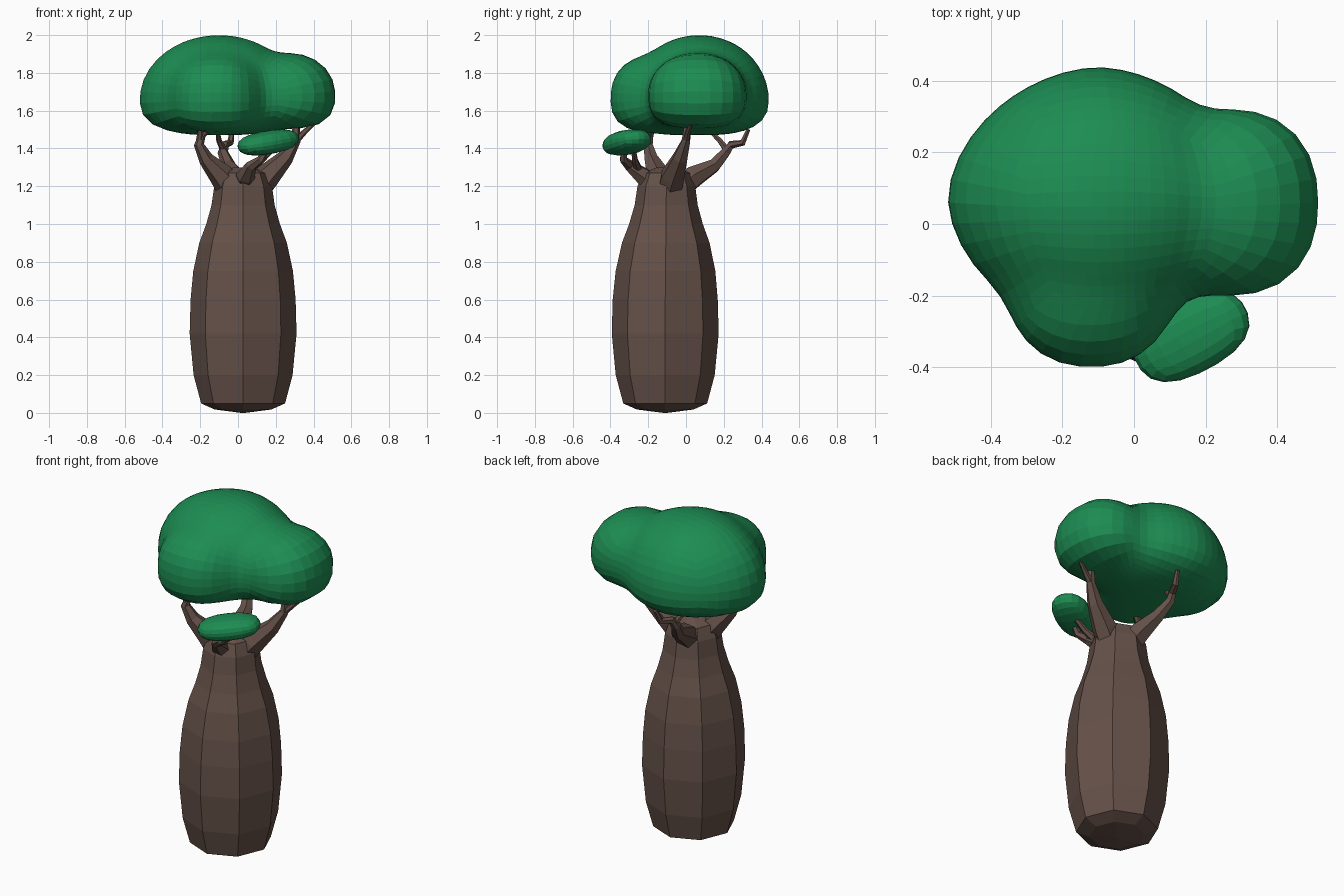
import bpy, bmesh
from math import sin, cos, tau, radians
from mathutils import Vector, Matrix

if "Cube" in bpy.data.objects:
    bpy.data.objects.remove(bpy.data.objects["Cube"])


def material(name, color):
    m = bpy.data.materials.new(name)
    m.diffuse_color = (*color, 1)
    m.use_nodes = True
    m.node_tree.nodes["Principled BSDF"].inputs["Base Color"].default_value = m.diffuse_color
    return m


BARK = material("bark", (0.13, 0.082, 0.066))
LEAF = material("leaf", (0.012, 0.265, 0.085))


def finish(bm, name, mat):
    bmesh.ops.recalc_face_normals(bm, faces=bm.faces)
    me = bpy.data.meshes.new(name)
    bm.to_mesh(me)
    bm.free()
    me.materials.append(mat)
    ob = bpy.data.objects.new(name, me)
    bpy.context.collection.objects.link(ob)
    return ob


def loft(name, path, sides, follow=True):
    """Tapered tube through (x, y, z, radius) points."""
    bm = bmesh.new()
    pts = [Vector(p[:3]) for p in path]
    rings = []
    for i, p in enumerate(pts):
        t = pts[min(i + 1, len(pts) - 1)] - pts[max(i - 1, 0)]
        q = Vector((0, 0, 1)).rotation_difference(t) if follow else Matrix.Identity(3).to_quaternion()
        r = path[i][3]
        rings.append([bm.verts.new(p + q @ Vector((r * cos(tau * k / sides), r * sin(tau * k / sides), 0)))
                      for k in range(sides)])
    for a, b in zip(rings, rings[1:]):
        for k in range(sides):
            n = (k + 1) % sides
            bm.faces.new((a[k], a[n], b[n], b[k]))
    bm.faces.new(rings[0][::-1])
    bm.faces.new(rings[-1])
    return finish(bm, name, BARK)


def quad_sphere(cuts):
    bm = bmesh.new()
    bmesh.ops.create_cube(bm, size=2)
    bmesh.ops.subdivide_edges(bm, edges=bm.edges[:], cuts=cuts, use_grid_fill=True)
    for v in bm.verts:
        # tangent warp evens out the face sizes
        v.co = Vector([c * (0.75 + 0.25 * abs(c)) for c in v.co]).normalized()
    return bm


# Trunk: eight-sided bottle shape
profile = [(0.0, 0.01), (0.018, 0.15), (0.05, 0.222), (0.2, 0.262), (0.42, 0.283), (0.6, 0.278),
           (0.75, 0.264), (0.9, 0.232), (1.0, 0.195), (1.1, 0.167), (1.2, 0.153), (1.27, 0.125), (1.3, 0.05)]
loft("trunk", [(0.027, -0.11 + 0.01 * max(0, z - 0.6), z, r) for z, r in profile], 8, False)

# Branches and their forks
branches = {
    "left_branch": [(-0.01, -0.12, 1.15, .08), (-0.09, -0.15, 1.26, .066), (-0.17, -0.185, 1.345, .04),
                    (-0.207, -0.20, 1.42, .027), (-0.19, -0.19, 1.47, .02), (-0.13, -0.17, 1.54, .015)],
    "left_fork": [(-0.205, -0.20, 1.44, .018), (-0.20, -0.21, 1.49, .014), (-0.22, -0.22, 1.55, .01)],
    "right_branch": [(0.06, -0.10, 1.13, .07), (0.15, -0.07, 1.25, .07), (0.25, -0.03, 1.35, .044),
                     (0.305, 0.0, 1.44, .026), (0.31, 0.01, 1.56, .015)],
    "right_fork": [(0.305, 0.0, 1.44, .02), (0.35, 0.01, 1.485, .015), (0.41, 0.03, 1.54, .01)],
    "back_branch": [(0.015, -0.09, 1.14, .07), (-0.02, 0.04, 1.25, .062), (-0.05, 0.15, 1.31, .038),
                    (-0.08, 0.21, 1.38, .028), (-0.07, 0.24, 1.42, .022), (-0.04, 0.30, 1.43, .018),
                    (-0.03, 0.33, 1.50, .012)],
    "back_fork": [(-0.08, 0.21, 1.40, .018), (-0.10, 0.18, 1.44, .015), (-0.11, 0.12, 1.50, .01)],
    "front_branch": [(0.03, -0.12, 1.17, .05), (0.04, -0.23, 1.255, .05), (0.07, -0.30, 1.31, .03),
                     (0.12, -0.33, 1.34, .022), (0.16, -0.33, 1.41, .013)],
    "front_fork": [(0.05, -0.25, 1.28, .025), (0.12, -0.27, 1.335, .018), (0.20, -0.28, 1.41, .012)],
}
for name, path in branches.items():
    loft(name, path, 6)

# Crown: three rounded lobes blended into one surface
# (centre, x radius, y radius, height above, depth below, plan roundness, side roundness)
LOBES = [(Vector((-0.10, 0.07, 1.66)), .42, .368, .34, .19, 1.8, 2.0),
         (Vector((0.265, 0.06, 1.685)), .25, .26, .22, .18, 2.3, 2.1),
         (Vector((-0.12, -0.15, 1.665)), .24, .25, .23, .18, 2.2, 2.3)]


def crown_field(p):
    d = None
    for c, a, b, up, down, plan, side in LOBES:
        x, y, z = p - c
        flat = (abs(x / a) ** plan + abs(y / b) ** plan) ** (1 / plan)
        h, m = (z / up, side) if z > 0 else (-z / down, 2.7)
        f = ((flat ** m + h ** m) ** (1 / m) - 1) * min(a, up)
        if d is None:
            d = f
        else:
            k = 0.05
            w = max(k - abs(d - f), 0) / k
            d = min(d, f) - w * w * k / 4
    return d


bm = quad_sphere(12)
core = Vector((-0.01, 0.03, 1.67))
for v in bm.verts:
    lo, hi = 0.0, 0.9
    for _ in range(24):
        mid = (lo + hi) / 2
        lo, hi = (mid, hi) if crown_field(core + v.co * mid) < 0 else (lo, mid)
    v.co = core + v.co * lo
finish(bm, "crown", LEAF)

# Small tilted leaf clump at the front, slightly boxy
bm = quad_sphere(4)
for v in bm.verts:
    v.co /= sum(abs(c) ** 2.4 for c in v.co) ** (1 / 2.4)
bm.transform(Matrix.Translation((0.16, -0.313, 1.432)) @ Matrix.Rotation(radians(28), 4, 'Z')
             @ Matrix.Rotation(radians(-9), 4, 'Y') @ Matrix.Diagonal((.172, .104, .062, 1)))
finish(bm, "front_leaf_clump", LEAF)
